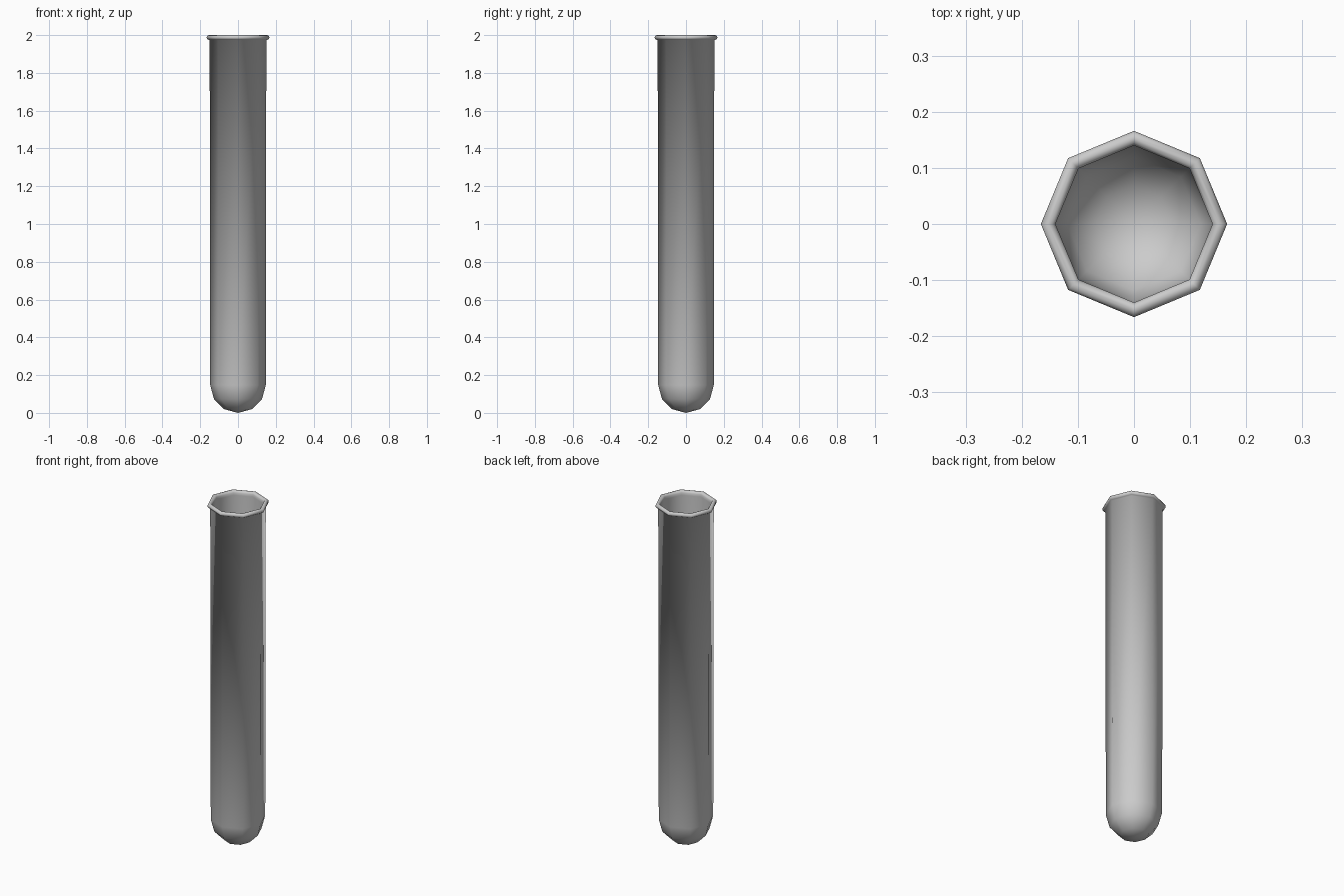
import bpy, bmesh, math

if "Cube" in bpy.data.objects:
    bpy.data.objects.remove(bpy.data.objects["Cube"])

SIDES = 8


def lathe(name, profile):
    """Spin a pole-to-pole (radius, height) profile around z."""
    bm = bmesh.new()
    rings = []
    for r, z in profile:
        if r == 0:
            rings.append([bm.verts.new((0, 0, z))] * SIDES)
        else:
            rings.append([bm.verts.new((r * math.cos(a), r * math.sin(a), z))
                          for a in (math.tau * i / SIDES for i in range(SIDES))])
    for low, high in zip(rings, rings[1:]):
        for i in range(SIDES):
            j = (i + 1) % SIDES
            quad = [low[i], low[j], high[j], high[i]]
            bm.faces.new(list(dict.fromkeys(quad)))
    bmesh.ops.recalc_face_normals(bm, faces=bm.faces)
    for f in bm.faces:
        f.smooth = True
    mesh = bpy.data.meshes.new(name)
    bm.to_mesh(mesh)
    bm.free()
    obj = bpy.data.objects.new(name, mesh)
    bpy.context.collection.objects.link(obj)
    return obj


def round_bottom(radius, centre_z):
    """Quarter arc from the bottom pole to the start of the wall."""
    arc = [(radius * math.sin(math.radians(a)), centre_z - radius * math.cos(math.radians(a)))
           for a in (30, 60, 90)]
    return [(0, centre_z - radius)] + arc


# Outer wall with rounded bottom, slightly wider at the top
outer = round_bottom(0.147, 0.147)
# Rolled lip
lip = [(0.15, 1.974), (0.159, 1.976), (0.165, 1.982), (0.166, 1.989), (0.162, 1.997),
       (0.153, 2.0), (0.145, 1.997), (0.14, 1.988), (0.14, 1.974)]
# Inner wall down to the inside of the bottom
inner = round_bottom(0.137, 0.147)[::-1]

lathe("test_tube", outer + lip + inner)
